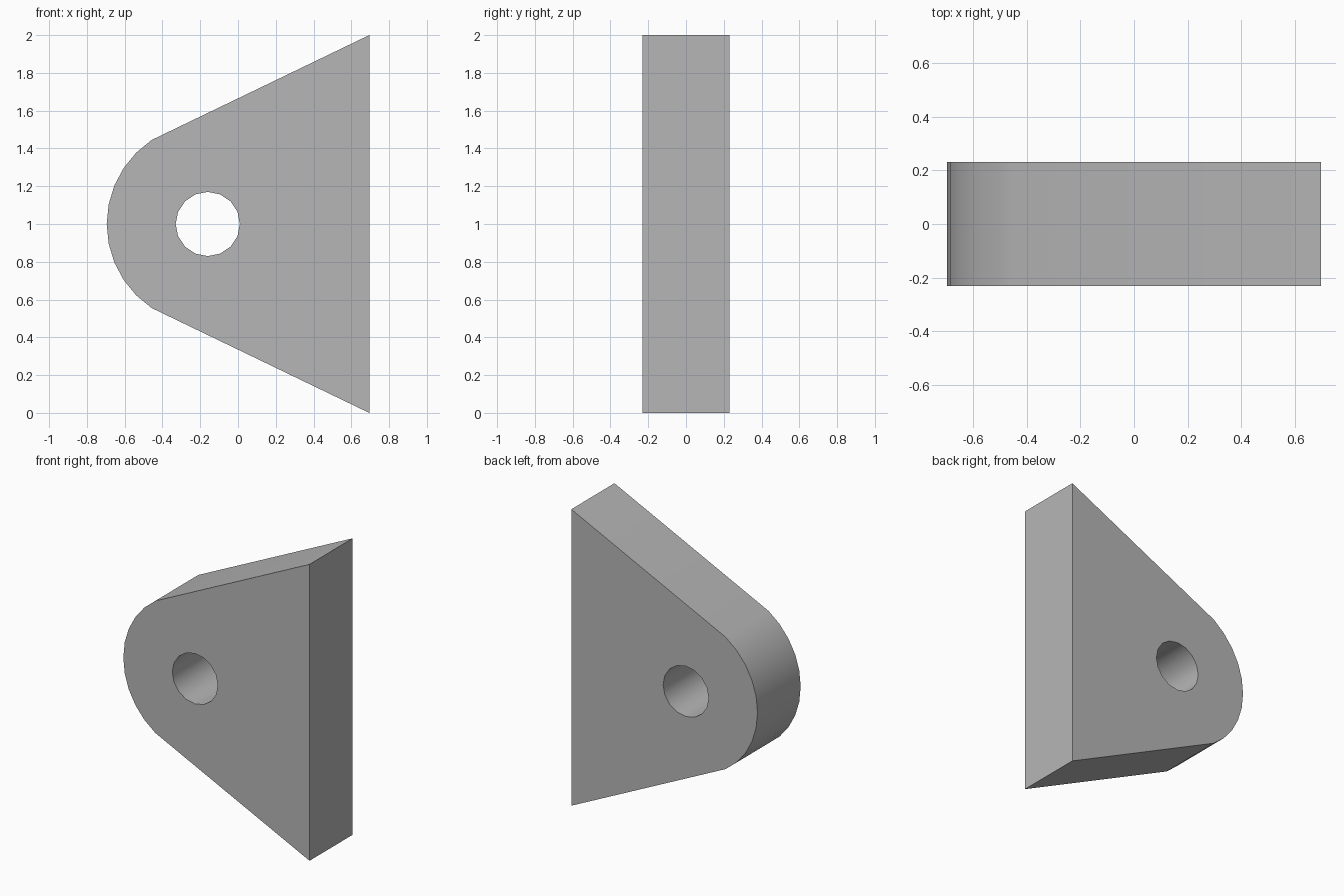
import bpy, bmesh
from math import sin, cos, pi

cube = bpy.data.objects.get("Cube")
if cube:
    bpy.data.objects.remove(cube, do_unlink=True)

HALF_DEPTH = 0.23
PIVOT_X, PIVOT_Z = -0.16, 1.0
NOSE_RADIUS, HOLE_RADIUS = 0.535, 0.17
BASE_X = 0.695


def arc_point(radius, angle):
    return (PIVOT_X + radius * cos(angle), PIVOT_Z + radius * sin(angle))


# Plate profile: rounded nose, straight flanks and a flat base edge
step = pi / 16
nose = [arc_point(NOSE_RADIUS, pi + i * step) for i in range(-5, 6)]
outline = nose + [(BASE_X, 0), (BASE_X, 2)]
hole = [arc_point(HOLE_RADIUS, i * pi / 8) for i in range(16)]

bm = bmesh.new()
edges = []
for loop in (outline, hole):
    verts = [bm.verts.new((x, -HALF_DEPTH, z)) for x, z in loop]
    edges += [bm.edges.new((verts[i - 1], verts[i])) for i in range(len(verts))]

# Fill around the hole, then extrude to full depth
bmesh.ops.triangle_fill(bm, edges=edges, use_beauty=True)
front = list(bm.faces)
result = bmesh.ops.extrude_face_region(bm, geom=front, use_keep_orig=True)
moved = [v for v in result["geom"] if isinstance(v, bmesh.types.BMVert)]
bmesh.ops.translate(bm, vec=(0, 2 * HALF_DEPTH, 0), verts=moved)
bmesh.ops.recalc_face_normals(bm, faces=bm.faces)

mesh = bpy.data.meshes.new("lug_plate")
bm.to_mesh(mesh)
bm.free()
plate = bpy.data.objects.new("lug_plate", mesh)
bpy.context.collection.objects.link(plate)

# Plain grey finish
grey = bpy.data.materials.new("plain_grey")
grey.use_nodes = True
colour = (0.47, 0.47, 0.47, 1)
grey.diffuse_color = colour
grey.node_tree.nodes["Principled BSDF"].inputs["Base Color"].default_value = colour
mesh.materials.append(grey)

# Smooth nose and bore, sharp rims
bpy.ops.object.select_all(action="DESELECT")
plate.select_set(True)
bpy.context.view_layer.objects.active = plate
bpy.ops.object.shade_smooth_by_angle(angle=pi / 6)
